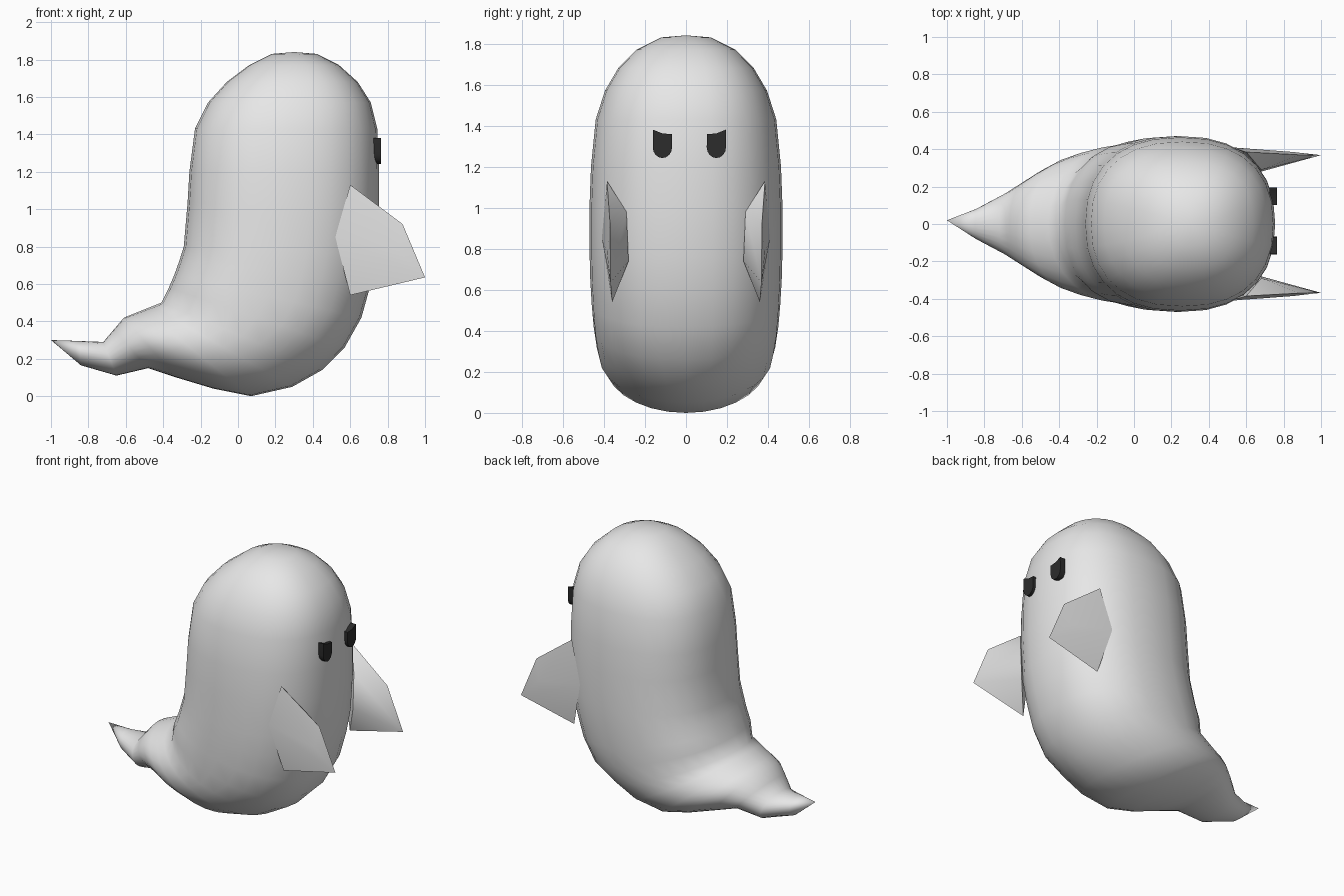
import bpy, bmesh, math
from mathutils import Vector

if "Cube" in bpy.data.objects:
    bpy.data.objects.remove(bpy.data.objects["Cube"])


def material(name, rgb):
    m = bpy.data.materials.new(name)
    m.diffuse_color = (*rgb, 1)
    m.use_nodes = True
    m.node_tree.nodes["Principled BSDF"].inputs["Base Color"].default_value = m.diffuse_color
    return m


SHEET = material("pale_grey", (0.8, 0.8, 0.8))
DARK = material("near_black", (0.025, 0.025, 0.025))


def finish(bm, name, mat, angle):
    bmesh.ops.recalc_face_normals(bm, faces=bm.faces)
    me = bpy.data.meshes.new(name)
    bm.to_mesh(me)
    bm.free()
    me.materials.append(mat)
    ob = bpy.data.objects.new(name, me)
    bpy.context.collection.objects.link(ob)
    bpy.ops.object.select_all(action='DESELECT')
    ob.select_set(True)
    bpy.context.view_layer.objects.active = ob
    bpy.ops.object.shade_smooth_by_angle(angle=math.radians(angle))
    return ob


# Body and tail: one loft whose sections fan round from head to tail.
# Each section: back point x,z / front point x,z / half width in y
SECTIONS = [
    (0.18, 1.83, 0.42, 1.83, 0.12), (0.06, 1.77, 0.54, 1.77, 0.24),
    (-0.06, 1.68, 0.64, 1.68, 0.33), (-0.16, 1.57, 0.71, 1.57, 0.395),
    (-0.23, 1.43, 0.745, 1.43, 0.44), (-0.26, 1.2, 0.755, 1.2, 0.463),
    (-0.27, 1.03, 0.755, 1.0, 0.47), (-0.29, 0.8, 0.74, 0.76, 0.47),
    (-0.315, 0.72, 0.71, 0.6, 0.467), (-0.34, 0.65, 0.66, 0.42, 0.46),
    (-0.37, 0.58, 0.57, 0.26, 0.45), (-0.41, 0.5, 0.45, 0.14, 0.435),
    (-0.46, 0.48, 0.29, 0.05, 0.42), (-0.51, 0.46, 0.07, 0.0, 0.39),
    (-0.56, 0.44, -0.13, 0.04, 0.35), (-0.61, 0.42, -0.33, 0.1, 0.29),
    (-0.665, 0.355, -0.48, 0.15, 0.23), (-0.72, 0.29, -0.65, 0.11, 0.165),
    (-0.85, 0.295, -0.84, 0.165, 0.08),
]
SIDES = 28


def rounded(c, n):
    return math.copysign(abs(c) ** (2 / n), c)


bm = bmesh.new()
rings = []
for bx, bz, fx, fz, w in SECTIONS:
    n = 2.35 if bz > 0.5 and bz < 1.8 else 2.0
    ring = []
    for i in range(SIDES):
        a = 2 * math.pi * i / SIDES
        u, v = rounded(math.cos(a), n), rounded(math.sin(a), n)
        ring.append(bm.verts.new(((bx + fx) / 2 + u * (fx - bx) / 2, w * v,
                                  (bz + fz) / 2 + u * (fz - bz) / 2)))
    rings.append(ring)
for r, s in zip(rings, rings[1:]):
    for i in range(SIDES):
        j = (i + 1) % SIDES
        bm.faces.new((r[i], r[j], s[j], s[i]))
for ring, tip in ((rings[0], (0.3, 0, 1.84)), (rings[-1], (-1.0, 0.02, 0.3))):
    p = bm.verts.new(tip)
    for i in range(SIDES):
        bm.faces.new((ring[i], ring[(i + 1) % SIDES], p))
finish(bm, "body", SHEET, 60)

# Arms: pointed fins, hulled from a root, a wrist and a tip
ARM = [
    (0.60, 0.385, 1.13), (0.68, 0.29, 0.98), (0.68, 0.28, 0.74),
    (0.60, 0.36, 0.54), (0.52, 0.41, 0.85),
    (0.88, 0.37, 0.92), (0.85, 0.345, 0.78), (0.84, 0.36, 0.64),
    (0.85, 0.385, 0.78), (1.0, 0.368, 0.635),
]
for side, name in ((-1, "right_arm"), (1, "left_arm")):
    bm = bmesh.new()
    for x, y, z in ARM:
        bm.verts.new((x, side * y, z))
    res = bmesh.ops.convex_hull(bm, input=bm.verts[:])
    loose = [v for v in bm.verts if not v.link_faces]
    bmesh.ops.delete(bm, geom=loose, context='VERTS')
    finish(bm, name, SHEET, 50)

# Eyes: dark plates with slanted tops and round bottoms
for side, cy, name in ((-1, -0.115, "right_eye"), (1, 0.148, "left_eye")):
    outline = [(0.046, 1.38), (0.0, 1.362), (-0.046, 1.358)]
    for i in range(9):
        a = math.pi + math.pi * i / 8
        outline.append((0.047 * math.cos(a), 1.295 + 0.053 * math.sin(a)))
    bm = bmesh.new()
    face = bm.faces.new([bm.verts.new((0.725, cy + side * y, z)) for y, z in outline])
    ext = bmesh.ops.extrude_face_region(bm, geom=[face])
    front = [g for g in ext["geom"] if isinstance(g, bmesh.types.BMVert)]
    bmesh.ops.translate(bm, verts=front, vec=Vector((0.039, 0, 0)))
    finish(bm, name, DARK, 40)
